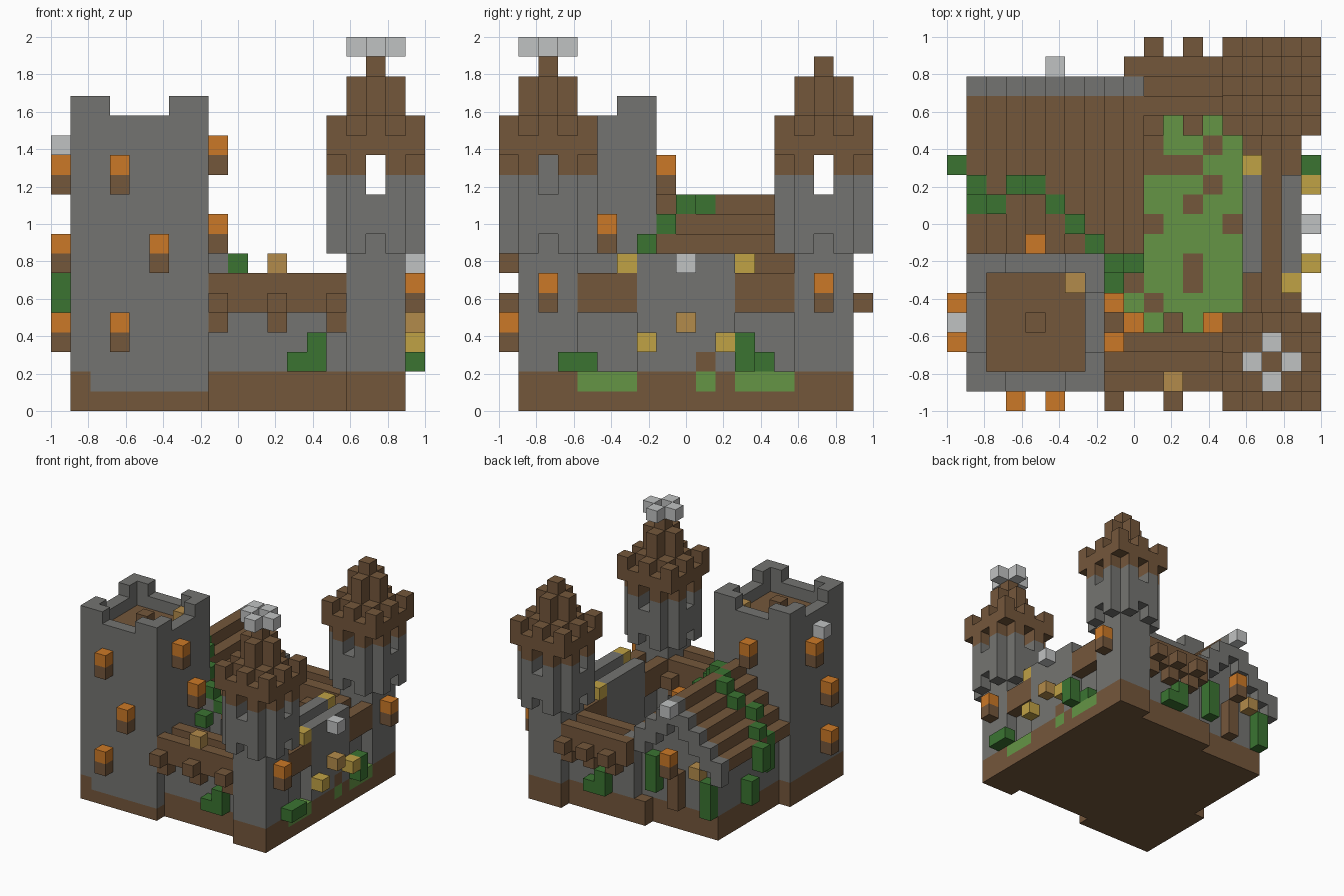
import bpy
import bmesh
from mathutils import Vector

if "Cube" in bpy.data.objects:
    bpy.data.objects.remove(bpy.data.objects["Cube"], do_unlink=True)

N = 19
U = 2 / N
COLOURS = {
    "stone": (0.175, 0.175, 0.165), "wood": (0.175, 0.095, 0.044),
    "flame": (0.60, 0.19, 0.02), "leaf": (0.043, 0.175, 0.031),
    "grass": (0.13, 0.30, 0.06), "gold": (0.53, 0.36, 0.06),
    "straw": (0.45, 0.26, 0.07), "pale_stone": (0.53, 0.54, 0.54),
}
mats = {}
for name, rgb in COLOURS.items():
    m = bpy.data.materials.new(name)
    m.use_nodes = True
    m.diffuse_color = (*rgb, 1)
    bsdf = m.node_tree.nodes["Principled BSDF"]
    bsdf.inputs["Base Color"].default_value = (*rgb, 1)
    bsdf.inputs["Roughness"].default_value = 0.9
    mats[name] = m

grid = {}  # block cell -> (part, colour)


def span(r):
    return range(r[0], r[1] + 1) if isinstance(r, tuple) else (r,)


def fill(part, colour, xr, yr, zr):
    for x in span(xr):
        for y in span(yr):
            for z in span(zr):
                grid[x, y, z] = (part, colour)


def carve(xr, yr, zr):
    for x in span(xr):
        for y in span(yr):
            for z in span(zr):
                grid.pop((x, y, z), None)


def torch(x, y, z):
    fill("torches", "wood", x, y, z)
    fill("torches", "flame", x, y, z + 1)


# Ground slab with grass in the courtyard and along the gate side
fill("ground", "wood", (8, 14), (2, 16), (0, 1))
fill("ground", "wood", (15, 17), (1, 17), (0, 1))
fill("ground", "wood", (2, 8), (8, 15), (0, 1))
fill("ground", "grass", (10, 14), (6, 11), 1)
fill("ground", "grass", (9, 13), (4, 5), 1)
fill("ground", "grass", (11, 13), (12, 14), 1)
fill("ground", "grass", 14, (12, 13), 1)
fill("ground", "grass", 14, 5, 1)
for x, y in ((10, 5), (12, 6), (12, 7), (14, 9), (10, 9), (12, 10), (13, 11),
             (11, 12), (12, 12), (13, 13), (12, 14)):
    fill("ground", "wood", x, y, 1)
for yr in ((4, 6), 10, (12, 14)):
    fill("ground", "grass", 17, yr, 1)

# Great tower with a sunken deck and raised corners
fill("great_tower", "wood", (1, 7), (1, 7), (0, 1))
fill("great_tower", "stone", (2, 7), (1, 7), 1)
fill("great_tower", "stone", (1, 7), (1, 7), (2, 14))
for x in (1, 2, 6, 7):
    for y in (1, 2, 6, 7):
        fill("great_tower", "stone", x, y, 15)
carve((2, 6), (2, 6), (14, 15))
fill("great_tower", "wood", (2, 6), (2, 6), 13)
fill("great_tower", "wood", 4, 4, 14)
fill("lanterns", "straw", 6, 6, 14)

# Curtain walls: stone core, timber walk with parapets on both edges
fill("curtain_wall", "stone", (8, 14), 2, (2, 4))
fill("curtain_wall", "stone", (9, 14), 16, (2, 4))
fill("curtain_wall", "stone", 16, (4, 14), (2, 4))
for xr, y in (((8, 14), 2), ((9, 14), 16)):
    fill("wall_walk", "wood", xr, (y - 1, y + 1), 5)
    for side in (-1, 1):
        fill("wall_walk", "wood", xr, y + side, 6)
for yr in ((4, 6), (12, 14)):
    fill("wall_walk", "wood", (15, 17), yr, 5)
    for x in (15, 17):
        fill("wall_walk", "wood", x, yr, 6)

# Beam ends and brackets under the walks
for xs, y in (((8, 11, 14), 2), ((10, 12, 14), 16)):
    for x in xs:
        for side in (-1, 1):
            fill("beams", "wood", x, y + 2 * side, 5)
            fill("beams", "wood", x, y + side, 4)

# Gate block with tall parapets and a timber walk
fill("gate", "stone", (15, 17), (7, 11), (2, 4))
fill("gate", "wood", 16, (7, 11), 5)
for x in (15, 17):
    fill("gate", "stone", x, (7, 11), (5, 7))
fill("gate", "wood", 17, 10, 2)
fill("ornaments", "pale_stone", 18, 9, 7)
fill("lanterns", "straw", 18, 9, 4)


# Corner turrets: square shaft, flared room with windows, stepped spire
def turret(part, cy, cx=16):
    fill(part, "wood", (cx - 1, cx + 1), (cy - 1, cy + 1), (0, 1))
    fill(part, "stone", (cx - 1, cx + 1), (cy - 1, cy + 1), (2, 7))
    for z, colour in ((8, "stone"), (9, "stone"), (10, "stone"), (11, "stone"), (12, "wood")):
        fill(part, colour, (cx - 2, cx + 2), (cy - 1, cy + 1), z)
        fill(part, colour, (cx - 1, cx + 1), (cy - 2, cy + 2), z)
    carve(cx, (cy - 2, cy + 2), (11, 12))
    carve((cx - 2, cx + 2), cy, (11, 12))
    for d in (-2, 2):
        carve(cx + d, cy, 8)
        carve(cx, cy + d, 8)
    fill(part, "wood", (cx - 2, cx + 2), (cy - 2, cy + 2), 13)
    for dx in (-2, 0, 2):
        for dy in (-2, 0, 2):
            fill(part, "wood", cx + dx, cy + dy, 14)
    fill(part, "wood", (cx - 1, cx + 1), (cy - 1, cy + 1), 14)
    fill(part, "wood", (cx - 1, cx + 1), cy, (15, 16))
    fill(part, "wood", cx, (cy - 1, cy + 1), (15, 16))
    fill(part, "wood", cx, cy, 17)


turret("front_turret", 2)
turret("rear_turret", 16)
for d in (-1, 1):
    fill("finial", "pale_stone", 16 + d, 2, 18)
    fill("finial", "pale_stone", 16, 2 + d, 18)

# Hall with a stepped roof and a stone gable at the back
for x in range(1, 10):
    top = 10 - abs(x - 5)
    if 2 <= x <= 8:
        fill("hall", "stone", x, (8, 15), (2, top - 1))
    fill("hall_roof", "wood", x, (8, 15), top)
    fill("gable", "stone", x, 16, (top - 1, top))
fill("hall", "stone", 8, 7, 7)
fill("hall", "wood", 5, 16, (2, 4))
fill("ornaments", "pale_stone", 5, 17, 10)
torch(5, 17, 5)
fill("lanterns", "straw", 3, 16, 5)

# Torches on the tower, turrets and inner wall
for x, y, z in ((3, 0, 3), (5, 0, 7), (3, 0, 11), (0, 3, 3), (0, 3, 7), (0, 5, 11),
                (8, 3, 12), (8, 5, 8), (4, 8, 11), (9, 4, 3), (13, 4, 3),
                (18, 2, 5), (18, 16, 5)):
    torch(x, y, z)
fill("ornaments", "pale_stone", 0, 4, 13)

# Lanterns on the parapets and beside the gate
for x, y, z in ((17, 6, 7), (15, 12, 7), (18, 7, 3), (18, 11, 3)):
    fill("lanterns", "gold", x, y, z)
fill("lanterns", "straw", 11, 1, 7)
fill("lanterns", "straw", 10, 14, 4)

# Ivy over the hall roof and bushes along the walls
for x, y, z in ((9, 7, 7), (8, 7, 8), (7, 8, 9), (6, 9, 10), (5, 10, 10), (4, 11, 10),
                (3, 11, 9), (2, 10, 8), (1, 11, 7), (8, 6, 6),
                (12, 1, 2), (13, 1, 2), (13, 1, 3), (18, 3, 2), (18, 4, 2),
                (18, 12, 2), (18, 12, 3), (17, 13, 2)):
    fill("ivy", "leaf", x, y, z)
for x, y, zr in ((0, 12, (5, 6)), (1, 10, (4, 6)), (1, 12, (2, 3)), (2, 16, (2, 4)),
                 (7, 16, (3, 5)), (11, 17, (2, 3)), (12, 17, 2)):
    fill("ivy", "leaf", x, y, zr)


# Turn each part's blocks into a mesh of exposed faces
def build(part):
    bm = bmesh.new()
    used = []
    verts = {}

    def corner(c):
        key = tuple(c)
        if key not in verts:
            verts[key] = bm.verts.new((key[0] * U - 1, key[1] * U - 1, key[2] * U))
        return verts[key]

    for cell, (owner, colour) in grid.items():
        if owner != part:
            continue
        if colour not in used:
            used.append(colour)
        for axis in range(3):
            a, b = Vector((0, 0, 0)), Vector((0, 0, 0))
            a[(axis + 1) % 3] = b[(axis + 2) % 3] = 1
            for side in (0, 1):
                near = list(cell)
                near[axis] += 2 * side - 1
                if tuple(near) in grid:
                    continue
                o = Vector(cell)
                o[axis] += side
                loop = [o, o + a, o + a + b, o + b]
                if not side:
                    loop.reverse()
                face = bm.faces.new([corner(tuple(map(round, p))) for p in loop])
                face.material_index = used.index(colour)
    mesh = bpy.data.meshes.new(part)
    bm.to_mesh(mesh)
    bm.free()
    for colour in used:
        mesh.materials.append(mats[colour])
    bpy.context.scene.collection.objects.link(bpy.data.objects.new(part, mesh))


for part in sorted({owner for owner, _ in grid.values()}):
    build(part)
